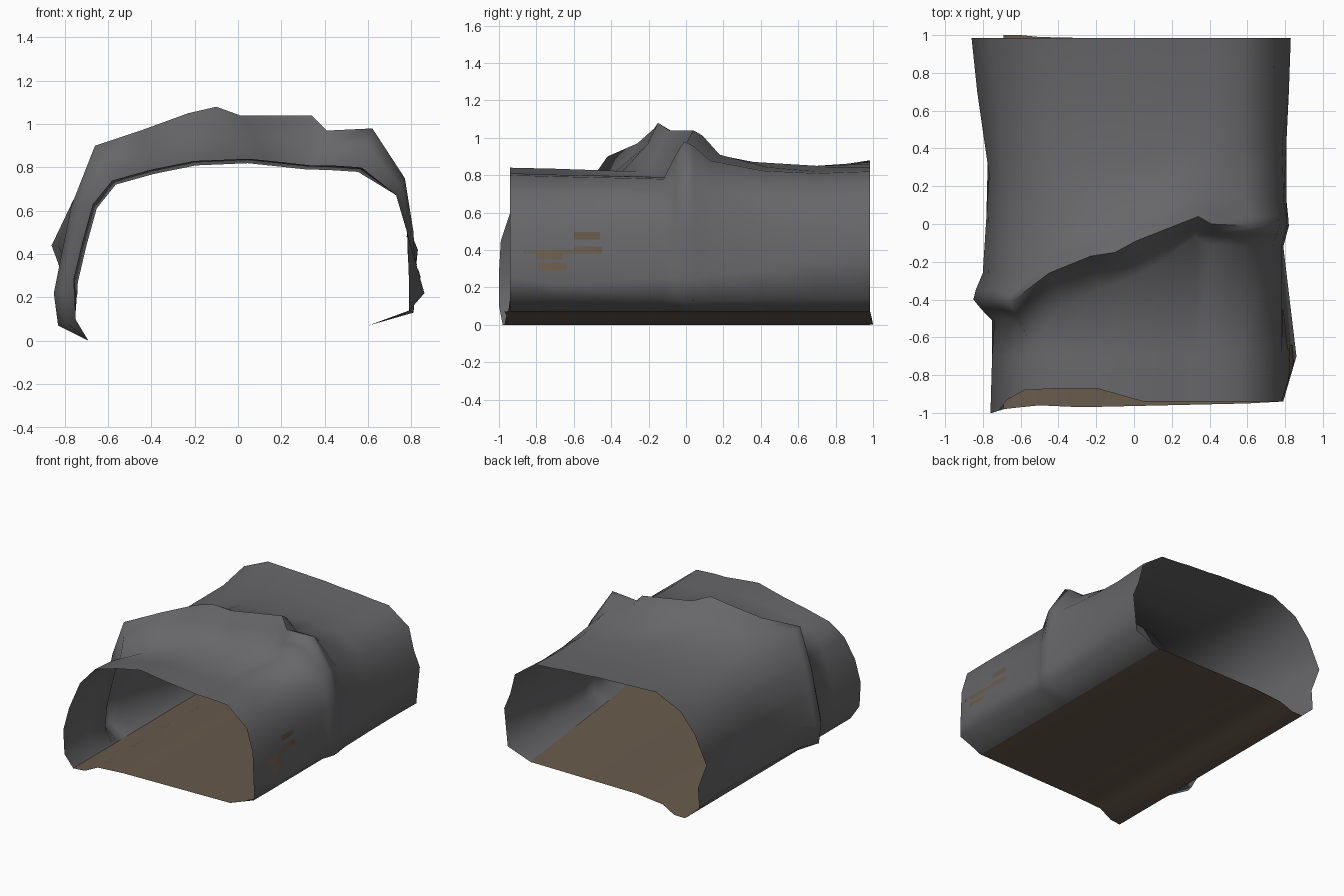
import bpy, bmesh
from mathutils import Vector
from mathutils.bvhtree import BVHTree

if "Cube" in bpy.data.objects:
    bpy.data.objects.remove(bpy.data.objects["Cube"])


def build(name, bm, mat, angle=1.25):
    me = bpy.data.meshes.new(name)
    bm.to_mesh(me)
    me.materials.append(mat)
    ob = bpy.data.objects.new(name, me)
    bpy.context.collection.objects.link(ob)
    bpy.ops.object.select_all(action='DESELECT')
    ob.select_set(True)
    bpy.context.view_layer.objects.active = ob
    bpy.ops.object.shade_smooth_by_angle(angle=angle)
    return ob


def loft(rings):
    """Skin a list of equally long point rings into an open sheet."""
    bm = bmesh.new()
    rows = [[bm.verts.new(p) for p in ring] for ring in rings]
    for a, b in zip(rows, rows[1:]):
        for i in range(len(a) - 1):
            bm.faces.new((a[i], a[i + 1], b[i + 1], b[i]))
    return bm


rock = bpy.data.materials.new("dark grey rock")
rock.diffuse_color = (0.135, 0.134, 0.141, 1)
rock.use_nodes = True
rock.node_tree.nodes["Principled BSDF"].inputs["Base Color"].default_value = rock.diffuse_color
earth = bpy.data.materials.new("brown earth")
earth.diffuse_color = (0.138, 0.103, 0.071, 1)
earth.use_nodes = True
earth.node_tree.nodes["Principled BSDF"].inputs["Base Color"].default_value = earth.diffuse_color

# Cross-sections (x, z) from the left foot over the roof to the right foot
front = [(-.69, 0), (-.75, .10), (-.76, .28), (-.72, .45), (-.67, .63), (-.58, .74),
         (-.40, .79), (-.20, .83), (.05, .84), (.15, .83), (.33, .81), (.42, .81),
         (.57, .80), (.73, .67), (.78, .50), (.79, .25), (.79, .14), (.60, .07)]
ridge = [(-.69, 0), (-.83, .07), (-.85, .22), (-.81, .42), (-.77, .62), (-.66, .90),
         (-.45, .97), (-.23, 1.05), (-.10, 1.08), (.01, 1.04), (.34, 1.04), (.41, .97),
         (.62, .98), (.77, .75), (.81, .50), (.82, .25), (.81, .13), (.60, .07)]
back = [(-.69, 0), (-.80, .10), (-.79, .25), (-.86, .44), (-.76, .65), (-.64, .79),
        (-.44, .88), (-.20, .87), (.05, .86), (.15, .85), (.33, .84), (.42, .83),
        (.57, .82), (.74, .70), (.78, .54), (.83, .42), (.80, .14), (.60, .07)]
# The ridge crosses the tunnel at a slant; the front rim is ragged
slant = [-.40] * 5 + [-.42, -.26, -.17, -.15, -.09, .04, .0] + [-.01] * 6
rim = [-.98, -1, -1, -.99, -.93, -.88, -.87, -.87] + [-.94] * 10

# Rings: y, share of slant, ridge weight, back weight, shrink
stations = [(-.70, 0, .03, 0, .985), (-.11, 1, .02, 0, .97), (-.05, 1, .55, 0, 1),
            (0, 1, 1, 0, 1), (.05, 1, .87, 0, 1), (.14, 1, .42, .1, 1),
            (.42, .4, .14, .3, .99), (.70, 0, 0, .5, 1), (.985, 0, 0, 1, 1)]
rings = [[(x, rim[i], z) for i, (x, z) in enumerate(front)]]
for y, s, r, b, k in stations:
    ring = []
    for i, (f, g, h) in enumerate(zip(front, ridge, back)):
        x, z = (f[j] * (1 - r - b) + g[j] * r + h[j] * b for j in (0, 1))
        if z > .2 and x < .7:           # sagging roof and left wall
            x, z = x * k, z * k
        ring.append((x, y + s * slant[i], z))
    rings.append(ring)
# Bulges and dents in the side walls
for ring, i, x, z in [(1, 15, .86, .22), (8, 3, -.83, .44), (8, 2, -.74, .22),
                      (7, 2, -.74, .22), (8, 15, .82, .36)]:
    rings[ring][i] = (x, rings[ring][i][1], z)
# The ridge runs out more gently at its left foot
for i in (5, 6, 7):
    x, y, z = rings[2][i]
    rings[2][i] = (x, y - .07, z)
wall = loft(rings)
tree = BVHTree.FromBMesh(wall)
build("tunnel_wall", wall, rock)

# Floor with a gutter on the left, widening up the right wall towards the front
floor = [(-.69, .001), (-.60, .003), (-.50, .05), (-.28, .07), (.60, .073)]
fore = [-.98, -.97, -.96, -.97, -.95, -.94]
aft = [1, 1, .99, .985, .985, .985]
build("tunnel_floor", loft([[(x, y, z) for (x, z), y in zip(floor + [edge], ys)]
                            for ys, edge in ((fore, (.785, .145)), ([0] * 6, (.69, .108)),
                                             (aft, (.61, .077)))]), earth)

# Earth showing through the right wall: thin patches on both of its sides
patches = bmesh.new()
for y0, y1, z0, z1 in [(-.87, -.60, .38, .40), (-.60, -.46, .455, .495),
                       (-.60, -.45, .38, .42), (-.79, -.64, .29, .33),
                       (-.80, -.66, .35, .38)]:
    for off in (-.003, .003):
        rows = []
        for z in (z0, z1):
            row = []
            for i in range(7):
                y = y0 + (y1 - y0) * i / 6
                hit = tree.ray_cast(Vector((2, y, z)), Vector((-1, 0, 0)))[0]
                row.append(patches.verts.new((hit.x + off, y, z)))
            rows.append(row)
        for i in range(6):
            patches.faces.new((rows[0][i], rows[0][i + 1], rows[1][i + 1], rows[1][i]))
build("wall_earth_patches", patches, earth)
